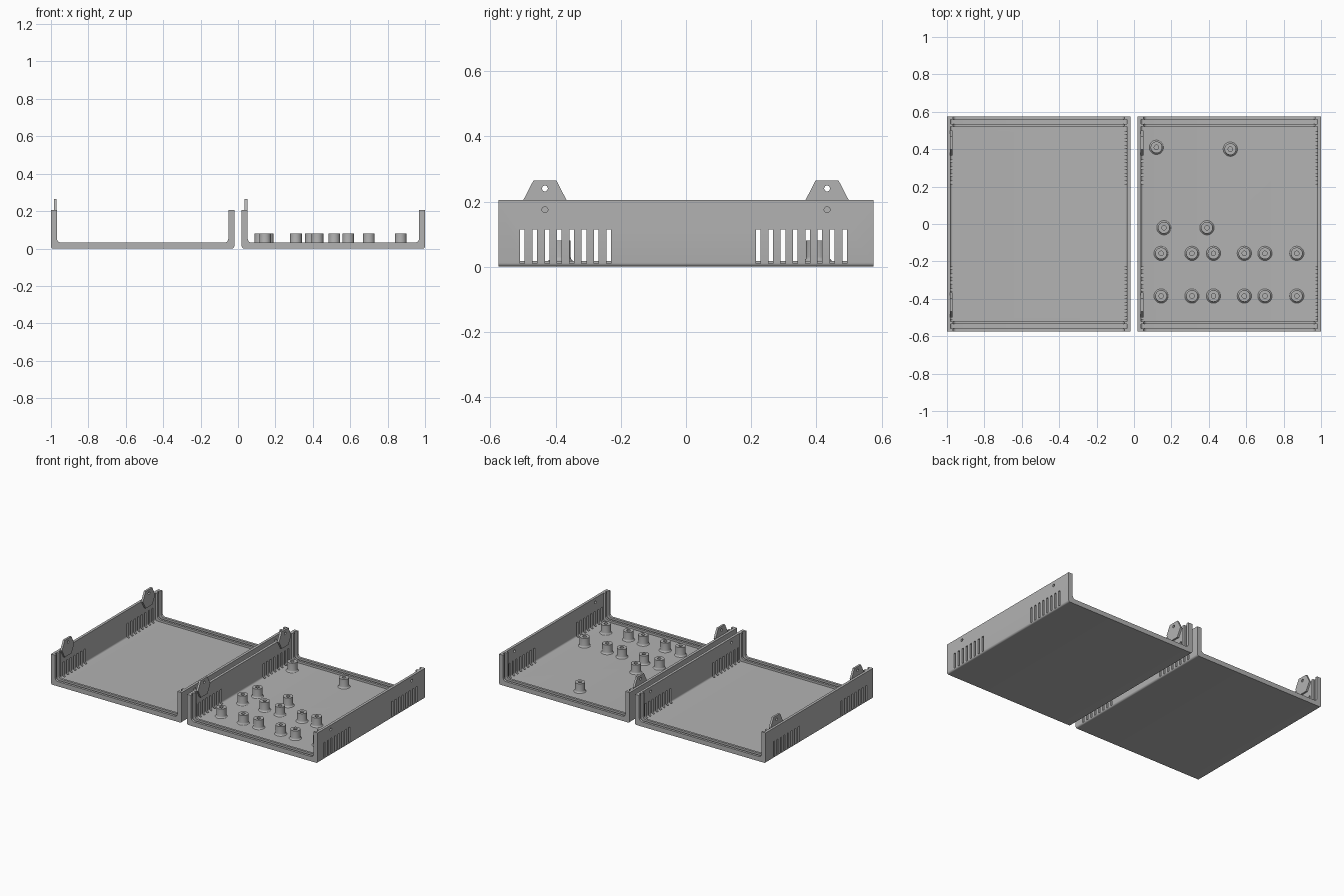
import bpy, bmesh, math
from mathutils import Vector

if "Cube" in bpy.data.objects:
    bpy.data.objects.remove(bpy.data.objects["Cube"])

W, D, H = 0.98, 0.575, 0.205      # shell width, half depth, wall height
THICK, THIN = 0.032, 0.018        # rail and panel thickness

grey = bpy.data.materials.new("plain grey")
grey.diffuse_color = (0.448, 0.448, 0.448, 1)
grey.use_nodes = True
grey.node_tree.nodes["Principled BSDF"].inputs["Base Color"].default_value = grey.diffuse_color


def make_object(name, bm, smooth=True):
    bmesh.ops.recalc_face_normals(bm, faces=bm.faces)
    me = bpy.data.meshes.new(name)
    bm.to_mesh(me)
    bm.free()
    me.materials.append(grey)
    ob = bpy.data.objects.new(name, me)
    bpy.context.collection.objects.link(ob)
    if smooth:
        shade(ob)
    return ob


def select_only(ob):
    bpy.ops.object.select_all(action='DESELECT')
    ob.select_set(True)
    bpy.context.view_layer.objects.active = ob


def shade(ob):
    select_only(ob)
    bpy.ops.object.shade_smooth_by_angle(angle=math.radians(30))


def prism(bm, points, offset):
    """Extrude a closed outline of 3D points along an offset."""
    face = bm.faces.new([bm.verts.new(p) for p in points])
    ext = bmesh.ops.extrude_face_region(bm, geom=[face])
    moved = [v for v in ext["geom"] if isinstance(v, bmesh.types.BMVert)]
    bmesh.ops.translate(bm, verts=moved, vec=offset)


def arc(cx, cz, r, a0, a1, n=5):
    return [(cx + r * math.cos(math.radians(a0 + (a1 - a0) * i / n)),
             cz + r * math.sin(math.radians(a0 + (a1 - a0) * i / n))) for i in range(n + 1)]


def cup(x0, x1, z0, r, top):
    """Open-topped outline with rounded lower corners, left top to right top."""
    return ([(x0, top)] + arc(x0 + r, z0 + r, r, 180, 270)
            + arc(x1 - r, z0 + r, r, 270, 360) + [(x1, top)])


def cut(ob, cutter):
    mod = ob.modifiers.new("cut", 'BOOLEAN')
    mod.object, mod.operation, mod.solver = cutter, 'DIFFERENCE', 'EXACT'
    select_only(ob)
    bpy.ops.object.modifier_apply(modifier=mod.name)
    bpy.data.objects.remove(cutter, do_unlink=True)


def make_shell(name, x0):
    x1 = x0 + W
    # thick U-shaped channel
    bm = bmesh.new()
    outline = cup(x0, x1, 0, 0.012, H) + cup(x0 + THICK, x1 - THICK, THICK, 0.02, H)[::-1]
    prism(bm, [(x, -D, z) for x, z in outline], (0, 2 * D, 0))
    shell = make_object(name, bm, False)

    # thinned middle and end-panel grooves, leaving two rails at each end
    bm = bmesh.new()
    inner = cup(x0 + THIN, x1 - THIN, THIN, 0.012, H + 0.1)
    for y0, y1 in ((-0.52, 0.52), (-0.558, -0.535), (0.535, 0.558)):
        prism(bm, [(x, y0, z) for x, z in inner], (0, y1 - y0, 0))
    cut(shell, make_object("cavity_cutter", bm, False))

    # vent slots in both walls, screw holes in the right wall
    bm = bmesh.new()
    for start in (-0.502, 0.222):
        for i in range(8):
            y = start + i * 0.0378
            for xa in (x0 - 0.01, x1 - 0.03):
                prism(bm, [(xa, y + a, z) for a, z in
                           ((-0.007, 0.01), (0.007, 0.01), (0.007, 0.114), (-0.007, 0.114))],
                      (0.04, 0, 0))
    for y in (-0.433, 0.433):
        prism(bm, [(x1 - 0.04, a, z) for a, z in arc(y, 0.175, 0.009, 0, 345, 23)], (0.06, 0, 0))
    cut(shell, make_object("vent_cutter", bm, False))
    shade(shell)

    # fastening tabs on the inside of the left wall
    for label, y in (("front", -0.433), ("back", 0.433)):
        bm = bmesh.new()
        shape = ((-0.035, 0.265), (-0.066, 0.205), (-0.035, 0.15),
                 (0.035, 0.15), (0.066, 0.205), (0.035, 0.265))
        prism(bm, [(x0 + 0.016, y + a, z) for a, z in shape], (0.014, 0, 0))
        tab = make_object(f"{name}_{label}_tab", bm, False)
        bm = bmesh.new()
        prism(bm, [(x0, a, z) for a, z in arc(y, 0.24, 0.009, 0, 345, 23)], (0.06, 0, 0))
        cut(tab, make_object("tab_hole_cutter", bm, False))
        shade(tab)


make_shell("lid_shell", -1.0)
make_shell("base_shell", 0.02)

# standoffs: lathed posts with a flared foot and blind screw hole
posts = [(0.12, 0.41), (0.515, 0.40), (0.16, -0.02), (0.39, -0.02)]
posts += [(x, y) for y in (-0.157, -0.385) for x in (0.145, 0.31, 0.425, 0.59, 0.70, 0.87)]
profile = [(0, 0.02), (0.012, 0.02), (0.012, 0.08), (0.031, 0.08), (0.031, 0.03),
           (0.032, 0.025), (0.035, 0.02), (0.04, 0.017), (0, 0.017)]
for x, y in posts:
    bm = bmesh.new()
    verts = [bm.verts.new((r, 0, z)) for r, z in profile]
    edges = [bm.edges.new(pair) for pair in zip(verts, verts[1:])]
    bmesh.ops.spin(bm, geom=verts + edges, cent=(0, 0, 0), axis=(0, 0, 1),
                   angle=math.tau, steps=32)
    bmesh.ops.remove_doubles(bm, verts=bm.verts, dist=0.0001)
    bmesh.ops.translate(bm, verts=bm.verts, vec=Vector((x, y, 0)))
    make_object("standoff", bm)
